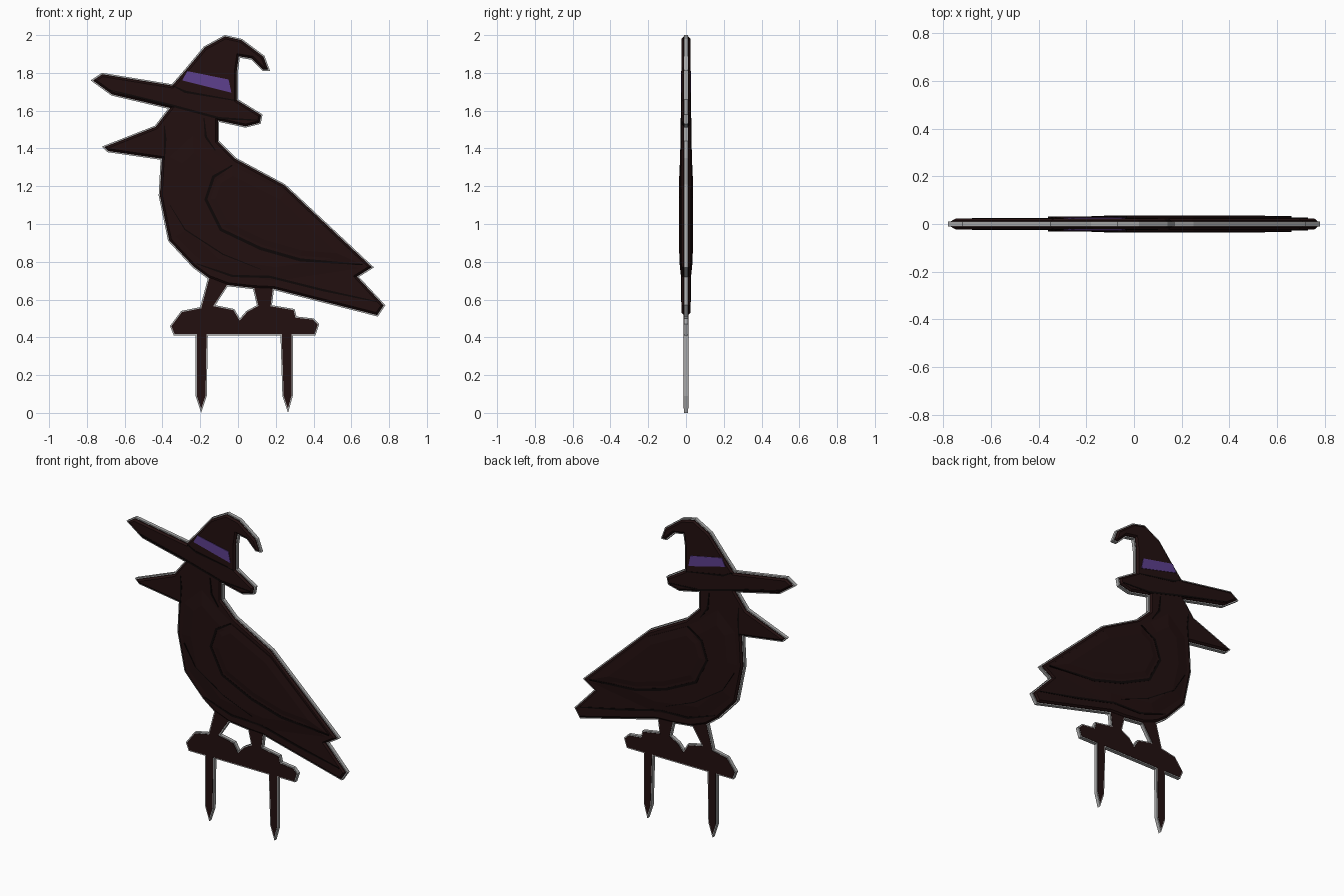
import bpy
from mathutils import Vector

cube = bpy.data.objects.get("Cube")
if cube:
    bpy.data.objects.remove(cube, do_unlink=True)


def material(name, colour):
    mat = bpy.data.materials.new(name)
    mat.use_nodes = True
    mat.diffuse_color = (*colour, 1)
    node = next(n for n in mat.node_tree.nodes if n.type == "BSDF_PRINCIPLED")
    node.inputs["Base Color"].default_value = (*colour, 1)
    node.inputs["Roughness"].default_value = 0.8
    return mat


grey = material("grey edge", (0.4, 0.4, 0.4))
brown = material("dark brown", (0.016, 0.005, 0.005))
black = material("groove black", (0.004, 0.002, 0.002))
purple = material("hat band purple", (0.11, 0.05, 0.27))


def plate(name, outlines, mat, half, inset=0.0, bevel=0.0, top=None):
    """Upright two-sided plate; the bevel climbs from half to top thickness."""
    curve = bpy.data.curves.new(name + "_profile", "CURVE")
    curve.dimensions = "2D"
    curve.fill_mode = "BOTH"
    curve.extrude = half
    curve.bevel_depth = bevel
    curve.bevel_resolution = 0
    curve.offset = -(inset + bevel)
    for outline in outlines:
        spline = curve.splines.new("POLY")
        spline.points.add(len(outline) - 1)
        for point, (x, z) in zip(spline.points, outline):
            point.co = (x, z, 0, 1)
        spline.use_cyclic_u = True
    helper = bpy.data.objects.new(name + "_profile", curve)
    bpy.context.scene.collection.objects.link(helper)
    graph = bpy.context.evaluated_depsgraph_get()
    mesh = bpy.data.meshes.new_from_object(helper.evaluated_get(graph))
    bpy.data.objects.remove(helper, do_unlink=True)
    for v in mesh.vertices:
        x, z, depth = v.co
        if bevel:
            climb = max(0, abs(depth) - half) / bevel
            depth = (half + climb * (top - half)) * (1 if depth > 0 else -1)
        v.co = (x, -depth, z)
    mesh.materials.clear()
    mesh.materials.append(mat)
    for face in mesh.polygons:
        face.material_index = 0
        face.use_smooth = False
    mesh.name = name
    obj = bpy.data.objects.new(name, mesh)
    bpy.context.scene.collection.objects.link(obj)
    return obj


def groove(name, path, half, width=0.012):
    """Dark contour line showing on both sides, tapered to its ends."""
    pts = [Vector(p) for p in path]
    left, right = [], []
    for i, p in enumerate(pts):
        along = (pts[min(i + 1, len(pts) - 1)] - pts[max(i - 1, 0)]).normalized()
        end = i in (0, len(pts) - 1)
        side = Vector((-along.y, along.x)) * width * (0.2 if end else 0.5)
        left.append(p + side)
        right.append(p - side)
    plate(name, [left + right[::-1]], black, half)


# Silhouette of hat and bird
hat_brim_left = [(-.37, 1.61), (-.67, 1.68), (-.78, 1.76), (-.72, 1.8), (-.35, 1.74)]
hat_cone = [(-.28, 1.82), (-.18, 1.94), (-.07, 2), (.02, 1.98), (.14, 1.89),
            (.17, 1.81), (.13, 1.81), (.07, 1.87), (.01, 1.88), (0, 1.81)]
hat_brim_right = [(0, 1.66), (.13, 1.58), (.12, 1.53), (.04, 1.51), (-.1, 1.54)]
breast = [(-.16, .71), (-.24, .77), (-.37, .91), (-.42, 1.15), (-.41, 1.34)]
beak = [(-.69, 1.38), (-.72, 1.41), (-.44, 1.52)]
back = [(-.1, 1.44), (-.01, 1.35), (.25, 1.21), (.72, .77), (.64, .72),
        (.78, .57), (.74, .51), (.19, .65)]
bird = breast + beak + hat_brim_left + hat_cone + hat_brim_right + back

# Silhouette of legs, perch and stakes
perch_right = [(.18, .57), (.3, .55), (.31, .51), (.4, .5), (.43, .47), (.41, .41)]
stakes = [(.29, .41), (.29, .09), (.265, 0), (.235, .09), (.225, .41),
          (-.16, .41), (-.165, .09), (-.195, 0), (-.225, .09), (-.225, .41)]
perch_left = [(-.34, .41), (-.36, .46), (-.3, .54), (-.2, .56)]
gap = [(-.12, .57), (-.055, .67), (.08, .655), (.1, .57), (.045, .54),
       (.01, .5), (-.02, .55)]
whole = bird + perch_right + stakes + perch_left

# Grey core, dark faces and the raised bird
plate("sign_core", [whole, gap], grey, 0.011)
plate("sign_faces", [whole, gap], brown, 0.013, inset=0.007)
plate("bird_relief", [bird + [(.08, .655), (-.055, .67)]], brown, 0.014,
      inset=0.009, bevel=0.01, top=0.024)

# Rounded body and wing
body = [(-.39, 1.15), (-.37, 1.36), (-.24, 1.48), (-.1, 1.37), (.24, 1.16),
        (.66, .76), (.2, .69), (-.14, .74), (-.34, .93)]
wing = [(-.03, 1.31), (-.13, 1.25), (-.17, 1.13), (-.09, .97), (.12, .87),
        (.33, .81), (.66, .785), (.25, 1.17)]
plate("body_relief", [body], brown, 0.023, bevel=0.08, top=0.032)
plate("wing_relief", [wing], brown, 0.029, bevel=0.05, top=0.036)

# Hat band
plate("hat_band", [[(-.27, 1.81), (-.05, 1.765), (-.035, 1.695), (-.295, 1.76)]],
      purple, 0.027)

# Contour grooves
groove("wing_groove", wing[:7], 0.0335, 0.016)
groove("tail_groove", [(-.22, .79), (-.03, .725), (.17, .72), (.45, .65), (.73, .59)], 0.027)
groove("breast_groove", [(-.36, 1.1), (-.28, .97), (-.08, .84), (.12, .76)], 0.0325, 0.006)
groove("beak_groove", [(-.39, 1.34), (-.385, 1.45), (-.39, 1.52)], 0.026)
groove("cheek_groove", [(-.18, 1.56), (-.17, 1.46), (-.12, 1.39)], 0.028)
groove("crown_groove", [(-.34, 1.73), (-.28, 1.7), (-.02, 1.655)], 0.026)
groove("brim_groove", [(-.68, 1.71), (-.36, 1.63), (-.1, 1.56), (.1, 1.55)], 0.026)
